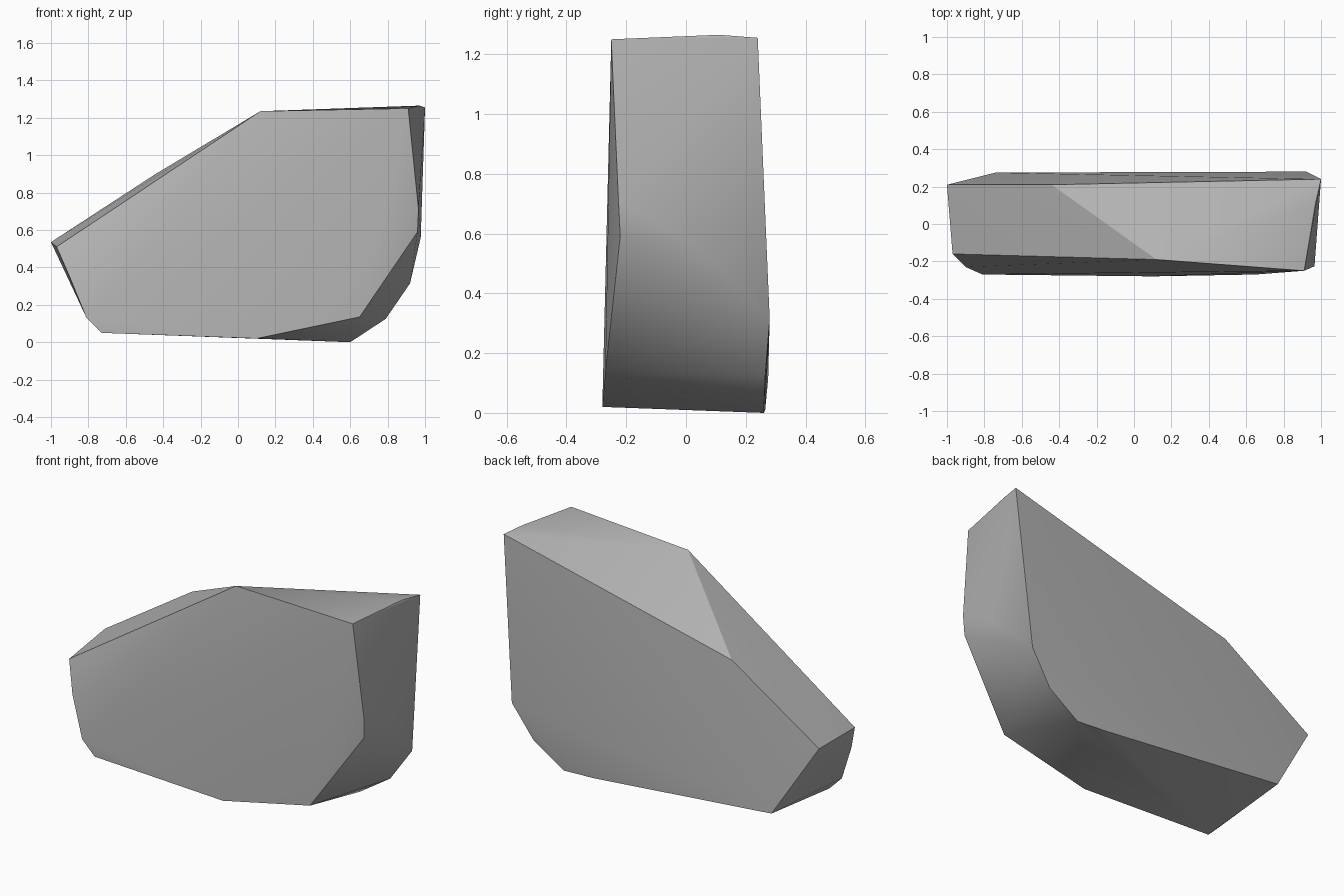
import bpy, bmesh, math

cube = bpy.data.objects.get("Cube")
if cube:
    bpy.data.objects.remove(cube, do_unlink=True)

# Stone colour
stone = bpy.data.materials.new("stone grey")
stone.use_nodes = True
grey = (0.45, 0.45, 0.45, 1)
stone.diffuse_color = grey
stone.node_tree.nodes["Principled BSDF"].inputs["Base Color"].default_value = grey

# Corners of the front outline, clockwise from the top
front = [(0.12, -0.19, 1.235), (0.91, -0.25, 1.25), (0.965, -0.226, 0.71),
         (0.96, -0.22, 0.59), (0.65, -0.27, 0.135), (0.1, -0.28, 0.02),
         (-0.73, -0.27, 0.05), (-0.81, -0.27, 0.13), (-0.9, -0.23, 0.35),
         (-0.97, -0.16, 0.51)]

# Corners of the back outline, clockwise from the top
back = [(1, 0.24, 1.255), (0.92, 0.28, 0.315), (0.79, 0.265, 0.125),
        (0.6, 0.26, 0), (0.4, 0.265, 0.01), (-0.74, 0.275, 0.115),
        (-1, 0.21, 0.535), (-0.44, 0.21, 0.9)]

# Bulges on the top and the right end
bulges = [(0.97, 0.11, 1.265), (0.977, 0.02, 0.56)]

# Wrap the corners in one chipped, convex stone
bm = bmesh.new()
for corner in front + back + bulges:
    bm.verts.new(corner)
hull = bmesh.ops.convex_hull(bm, input=bm.verts)
spare = [v for v in bm.verts if not v.link_faces]
bmesh.ops.delete(bm, geom=spare, context="VERTS")
bmesh.ops.recalc_face_normals(bm, faces=bm.faces)

mesh = bpy.data.meshes.new("rock")
bm.to_mesh(mesh)
bm.free()
mesh.materials.append(stone)
rock = bpy.data.objects.new("rock", mesh)
bpy.context.collection.objects.link(rock)

# Soft facets with crisp main edges
bpy.ops.object.select_all(action="DESELECT")
rock.select_set(True)
bpy.context.view_layer.objects.active = rock
bpy.ops.object.shade_smooth_by_angle(angle=math.radians(32))
